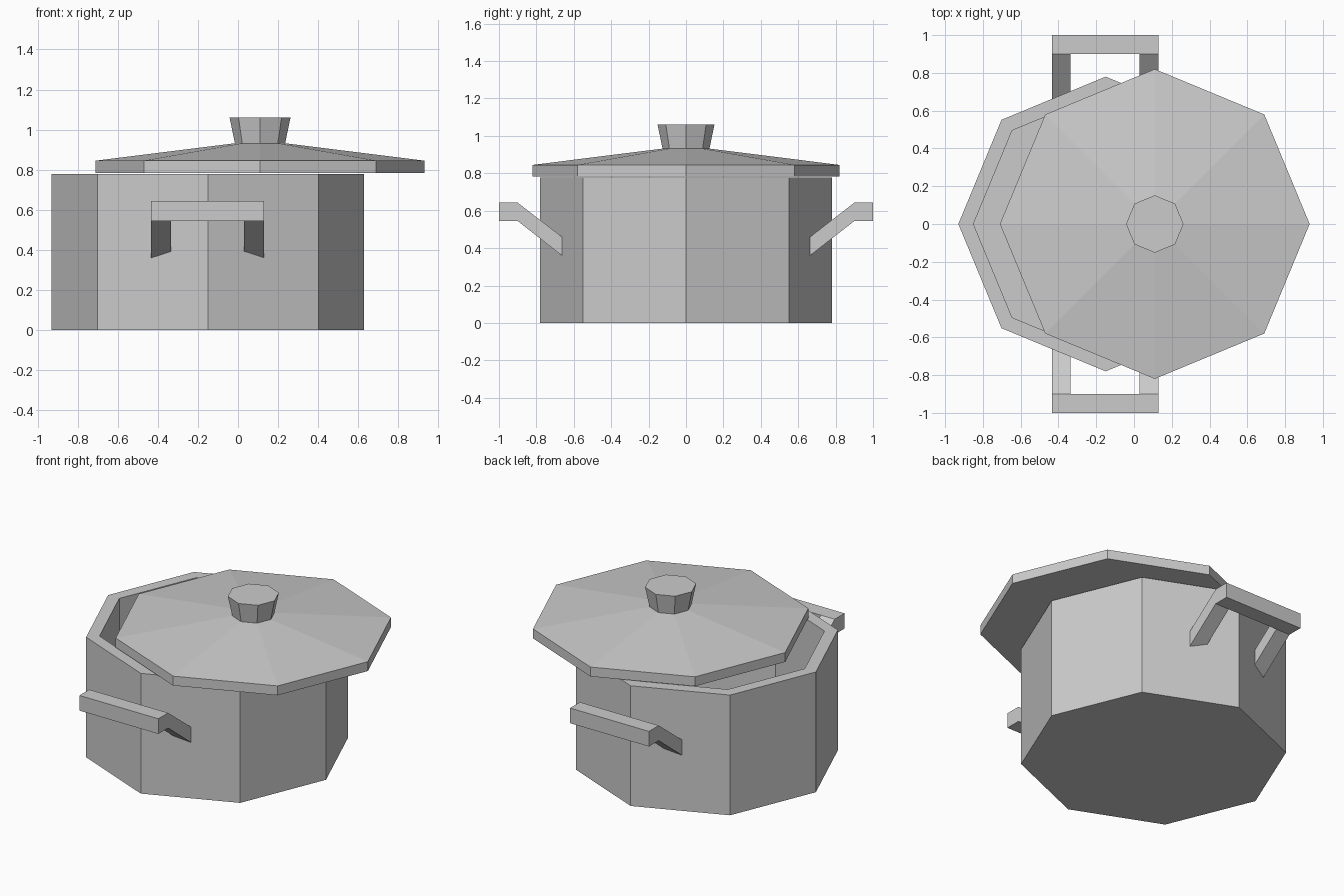
import bpy, bmesh
from math import cos, sin, pi

if "Cube" in bpy.data.objects:
    bpy.data.objects.remove(bpy.data.objects["Cube"])

SIDES = 8


def make_object(name, bm):
    bmesh.ops.recalc_face_normals(bm, faces=bm.faces)
    mesh = bpy.data.meshes.new(name)
    bm.to_mesh(mesh)
    bm.free()
    obj = bpy.data.objects.new(name, mesh)
    bpy.context.collection.objects.link(obj)
    return obj


def lathe(name, profile, cx):
    """Turn a (radius, z) profile into an eight-sided solid capped at both ends."""
    bm = bmesh.new()
    rings = []
    for r, z in profile:
        rings.append([bm.verts.new((cx + r * cos(2 * pi * i / SIDES),
                                    r * sin(2 * pi * i / SIDES), z))
                      for i in range(SIDES)])
    for a, b in zip(rings, rings[1:]):
        for i in range(SIDES):
            j = (i + 1) % SIDES
            bm.faces.new((a[i], a[j], b[j], b[i]))
    bm.faces.new(rings[0])
    bm.faces.new(rings[-1])
    return make_object(name, bm)


def extrude_x(name, profile, x0, x1, side):
    """Extrude a (y, z) profile from x0 to x1; side = -1 mirrors it to the front."""
    bm = bmesh.new()
    face = bm.faces.new([bm.verts.new((x0, side * y, z)) for y, z in profile])
    ext = bmesh.ops.extrude_face_region(bm, geom=[face])
    verts = [v for v in ext["geom"] if isinstance(v, bmesh.types.BMVert)]
    bmesh.ops.translate(bm, verts=verts, vec=(x1 - x0, 0, 0))
    # the extrusion leaves the start face in place only if needed
    holes = [e for e in bm.edges if e.is_boundary]
    if holes:
        bmesh.ops.holes_fill(bm, edges=holes)
    return make_object(name, bm)


# Hollow pot: outer wall, rim, inner wall, inner floor
lathe("pot_body", [(0.78, 0), (0.78, 0.778), (0.70, 0.778), (0.70, 0.08)], -0.15)

# Lid shifted sideways, with a flaring knob
lathe("lid", [(0.82, 0.784), (0.82, 0.845), (0.125, 0.932)], 0.11)
lathe("lid_knob", [(0.125, 0.93), (0.152, 1.06)], 0.11)

# Handles: a bar on two sloping arms, front and back
bar = [(0.90, 0.545), (1.0, 0.545), (1.0, 0.643), (0.90, 0.643)]
arm = [(0.90, 0.545), (0.90, 0.643), (0.65, 0.45), (0.65, 0.35)]
for label, side in (("front", -1), ("back", 1)):
    extrude_x(f"{label}_handle_bar", bar, -0.435, 0.13, side)
    extrude_x(f"{label}_handle_left_arm", arm, -0.435, -0.335, side)
    extrude_x(f"{label}_handle_right_arm", arm, 0.03, 0.13, side)
